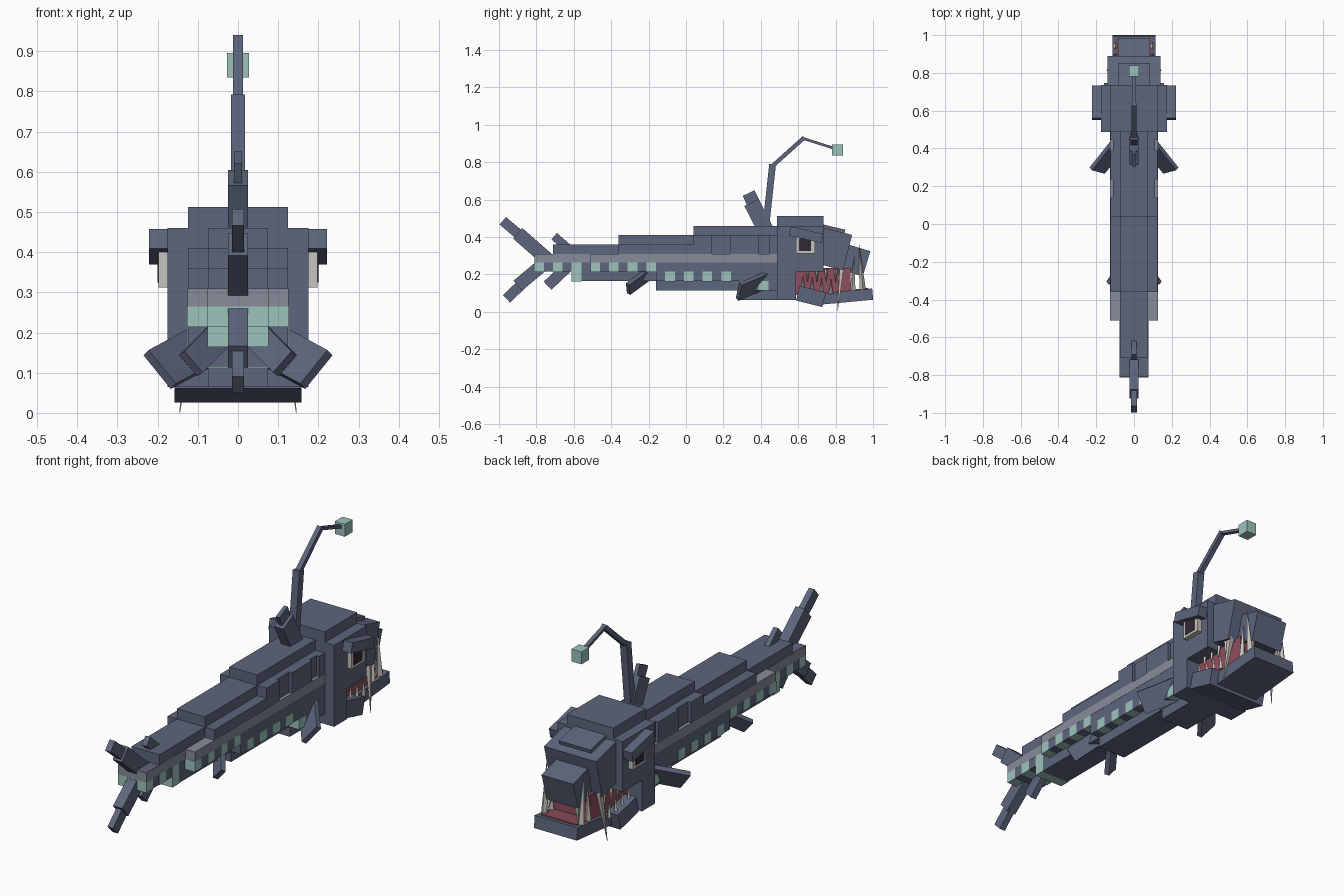
import bpy, bmesh
from mathutils import Vector, Matrix

if "Cube" in bpy.data.objects:
    bpy.data.objects.remove(bpy.data.objects["Cube"])


def material(name, r, g, b):
    lin = [((c / 255 + 0.055) / 1.055) ** 2.4 for c in (r, g, b)]
    m = bpy.data.materials.new(name)
    m.diffuse_color = (*lin, 1)
    m.use_nodes = True
    m.node_tree.nodes["Principled BSDF"].inputs["Base Color"].default_value = m.diffuse_color
    return m


SKIN = material("slate skin", 93, 102, 125)
STRIPE = material("pale stripe", 134, 140, 154)
GLOW = material("glow green", 157, 196, 187)
BONE = material("bone white", 198, 195, 188)
PUPIL = material("dark pupil", 48, 40, 52)
MOUTH = material("mouth red", 142, 78, 92)


def make(name, bm, mat):
    bmesh.ops.recalc_face_normals(bm, faces=bm.faces)
    me = bpy.data.meshes.new(name)
    bm.to_mesh(me)
    bm.free()
    me.materials.append(mat)
    ob = bpy.data.objects.new(name, me)
    bpy.context.collection.objects.link(ob)
    return ob


def box(name, x0, x1, y0, y1, z0, z1, mat=SKIN):
    bm = bmesh.new()
    bmesh.ops.create_cube(bm, size=1)
    for v in bm.verts:
        v.co = (x0 + (v.co.x + .5) * (x1 - x0),
                y0 + (v.co.y + .5) * (y1 - y0),
                z0 + (v.co.z + .5) * (z1 - z0))
    return make(name, bm, mat)


def slab(name, half, y0, y1, z0, z1, mat=SKIN):
    """Box centred on x = 0."""
    return box(name, -half, half, y0, y1, z0, z1, mat)


def beam(name, p, q, w, t, mat=SKIN, wdir=(1, 0, 0)):
    """Box running from p to q, w wide along wdir and t thick."""
    p, q, wd = Vector(p), Vector(q), Vector(wdir).normalized()
    d = (q - p).normalized()
    wd = (wd - d * wd.dot(d)).normalized()
    n = d.cross(wd)
    bm = bmesh.new()
    bmesh.ops.create_cube(bm, size=1)
    for v in bm.verts:
        c = v.co.copy()
        v.co = (p + q) / 2 + (q - p) * c.x + wd * w * c.y + n * t * c.z
    return make(name, bm, mat)


def mid_beam(name, p, q, half, t, mat=SKIN):
    """Tilted box lying in the plane x = 0; p and q are (y, z)."""
    return beam(name, (0, *p), (0, *q), half * 2, t, mat)


def tooth(name, base, tip, r):
    base, tip = Vector(base), Vector(tip)
    d = tip - base
    bm = bmesh.new()
    rot = d.to_track_quat('Z', 'Y').to_matrix().to_4x4()
    bmesh.ops.create_cone(bm, cap_ends=True, segments=4, radius1=r, radius2=0.001,
                          depth=d.length,
                          matrix=Matrix.Translation((base + tip) / 2) @ rot)
    return make(name, bm, BONE)


# Body core: narrow stepped blocks (y0, y1, bottom, top)
for y0, y1, z0, z1 in [(-.81, -.71, .215, .31), (-.71, -.61, .215, .36),
                       (-.61, -.36, .165, .36), (-.36, -.16, .165, .41),
                       (-.16, .04, .115, .41), (.04, .29, .115, .46),
                       (.29, .49, .065, .46)]:
    slab("body_core", .075, y0, y1, z0, z1)

# Lower flanks, wider and shallower
for y0, y1, z0 in [(-.51, -.16, .215), (-.16, .29, .165), (.29, .49, .115)]:
    slab("lower_flank", .125, y0, y1, z0, .265)

# Upper flanks, with gill notches
slab("upper_flank_rear", .125, -.36, .04, .31, .36)
slab("upper_flank_inner", .11, .04, .49, .31, .41)
for y0, y1 in [(.04, .14), (.235, .39), (.444, .49)]:
    slab("gill_plate", .125, y0, y1, .31, .41)

# Pale lateral stripe
slab("side_stripe", .126, -.51, .487, .265, .31, STRIPE)
slab("tail_stripe", .076, -.811, -.51, .265, .309, STRIPE)

# Glowing spots along the bottom row of each step
e = .0015
for half, z, starts in [(.075, .215, (-.81, -.71, -.61)),
                        (.075, .165, (-.61,)),
                        (.125, .215, (-.51, -.41, -.31, -.21)),
                        (.125, .165, (-.11, -.01, .09, .19)),
                        (.125, .115, (.29, .39))]:
    for y in starts:
        slab("glow_spot", half + e, y - e, y + .05, z - e, z + .05, GLOW)

# Head
slab("head_back", .175, .487, .587, .065, .46)
slab("head_upper", .175, .587, .735, .215, .46)
slab("head_crown", .125, .487, .735, .45, .512)
mid_beam("snout", (.676, .365), (.864, .317), .14, .195)
mid_beam("snout_plate", (.72, .45), (.847, .42), .085, .04)
mid_beam("snout_tip", (.78, .313), (.9655, .2575), .085, .14)
mid_beam("jaw_back", (.598, .1), (.738, .065), .158, .08)
mid_beam("jaw_front", (.73, .07), (.998, .095), .115, .06)
slab("mouth_lining", .1, .57, .88, .09, .235, MOUTH)
mid_beam("mouth_floor", (.74, .1), (.975, .122), .095, .012, MOUTH)

# Lure on a jointed rod, and crest behind it
mid_beam("crest_base", (.43, .43), (.35, .585), .025, .085)
mid_beam("crest_tip", (.375, .55), (.335, .635), .01, .07)
mid_beam("lure_rod_low", (.425, .44), (.463, .79), .018, .036)
mid_beam("lure_rod_mid", (.46, .778), (.632, .932), .012, .022)
mid_beam("lure_rod_end", (.625, .928), (.80, .872), .01, .014)
slab("lure_bulb", .027, .78, .84, .835, .895, GLOW)

# Tail fins and finlets
mid_beam("tail_fin_upper", (-.90, .42), (-.74, .28), .025, .075)
mid_beam("tail_fin_upper_tip", (-.98, .487), (-.87, .395), .015, .053)
mid_beam("tail_fin_lower", (-.90, .14), (-.75, .265), .025, .07)
mid_beam("tail_fin_lower_tip", (-.96, .07), (-.86, .165), .015, .055)
mid_beam("finlet_top", (-.705, .405), (-.63, .34), .013, .045)
mid_beam("finlet_bottom", (-.74, .14), (-.64, .235), .015, .06)

# Parts mirrored on both sides
for s, side in ((1, "right"), (-1, "left")):
    wd = (s * .78, -.62, 0)
    wd = (s * -.78, .62, 0)
    beam("pectoral_fin_" + side, (s * .07, .44, .175), (s * .195, .283, .108),
         .109, .024, SKIN, wd)
    beam("pelvic_fin_" + side, (s * .045, -.21, .195), (s * .117, -.31, .122),
         .07, .024, SKIN, wd)
    # Eye, pupil and brow
    xs = sorted((s * .17, s * .198))
    box("eye_" + side, *xs, .588, .69, .312, .405, BONE)
    xs = sorted((s * .196, s * .2))
    box("pupil_" + side, *xs, .603, .668, .325, .392, PUPIL)
    beam("brow_" + side, (s * .195, .555, .433), (s * .195, .728, .393),
         .054, .05)
    # Long fangs
    tooth("lower_fang_" + side, (s * .098, .945, .11), (s * .1, .925, .36), .018)
    tooth("lower_fang_" + side, (s * .098, .89, .11), (s * .1, .90, .3), .016)
    tooth("upper_fang_" + side, (s * .115, .835, .27), (s * .145, .81, 0), .018)
    tooth("upper_front_fang_" + side, (s * .07, .93, .22), (s * .085, .95, .12), .014)
    # Small cheek teeth
    for i in range(4):
        y = .625 + i * .05
        tooth("cheek_tooth_low_" + side, (s * .13, y, .12 - i * .008),
              (s * .13, y, .19 - i * .004), .011)
        tooth("cheek_tooth_high_" + side, (s * .12, y + .025, .23),
              (s * .125, y + .025, .16), .011)
